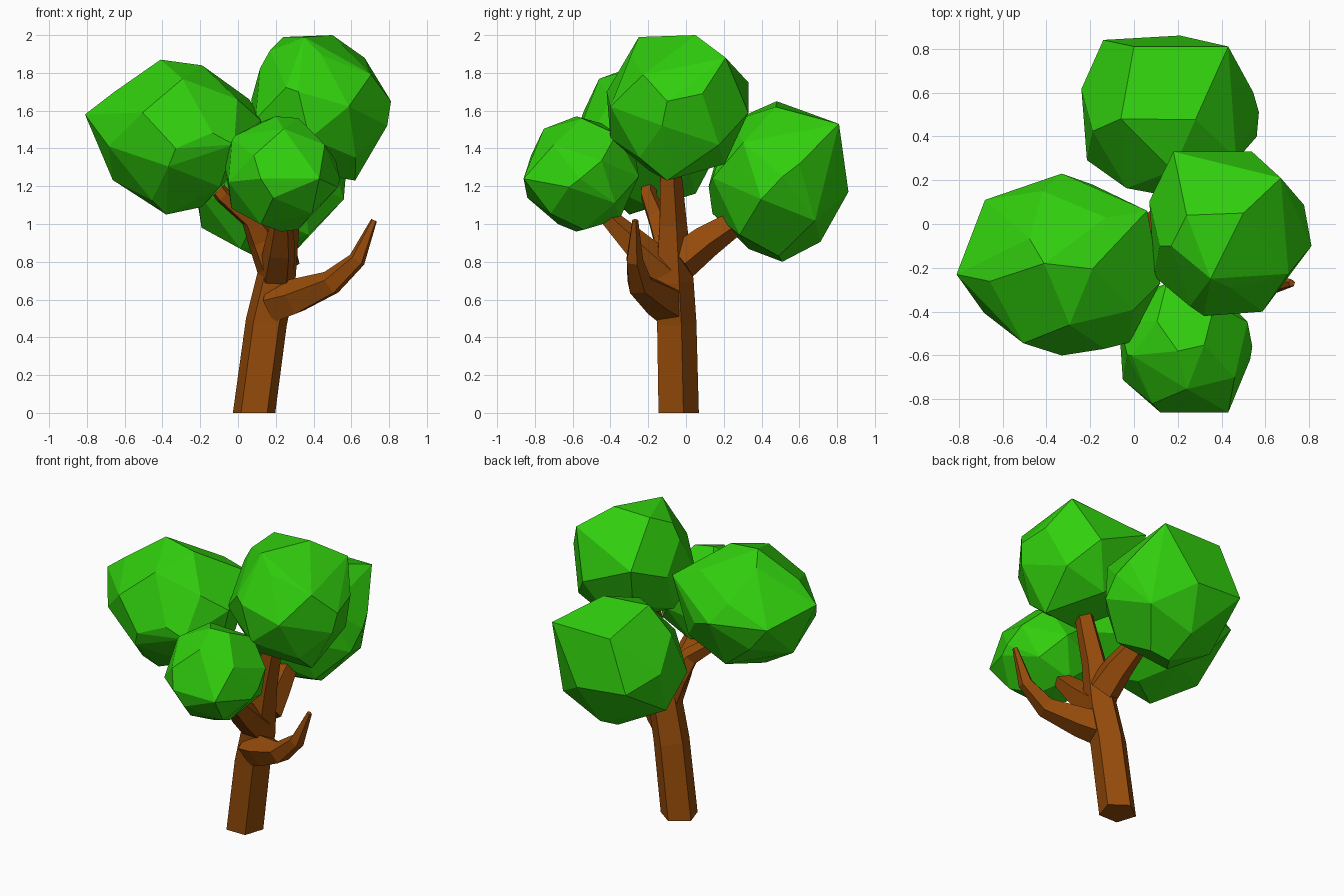
import bpy, bmesh, math
from mathutils import Vector

if "Cube" in bpy.data.objects:
    bpy.data.objects.remove(bpy.data.objects["Cube"])


def material(name, color):
    m = bpy.data.materials.new(name)
    m.diffuse_color = color
    m.use_nodes = True
    m.node_tree.nodes["Principled BSDF"].inputs["Base Color"].default_value = m.diffuse_color
    return m


leaf = material("leaf_green", (0.03, 0.62, 0.004, 1))
bark = material("bark_brown", (0.3, 0.07, 0.003, 1))


def finish(bm, name, mat):
    bmesh.ops.recalc_face_normals(bm, faces=bm.faces)
    me = bpy.data.meshes.new(name)
    bm.to_mesh(me)
    bm.free()
    me.materials.append(mat)
    ob = bpy.data.objects.new(name, me)
    bpy.context.collection.objects.link(ob)


def limb(name, path, flat_base=False):
    """Five-sided tapering tube along (x, y, z, radius) points."""
    bm = bmesh.new()
    pts = [Vector(p[:3]) for p in path]
    rings = []
    for i, p in enumerate(pts):
        t = pts[min(i + 1, len(pts) - 1)] - pts[max(i - 1, 0)]
        if flat_base and i == 0:
            t = Vector((0, 0, 1))
        q = Vector((0, 0, 1)).rotation_difference(t)
        ring = []
        for k in range(5):
            a = math.radians(-126 + 72 * k)
            ring.append(bm.verts.new(p + q @ Vector((math.cos(a), math.sin(a), 0)) * path[i][3]))
        rings.append(ring)
    for r, s in zip(rings, rings[1:]):
        for k in range(5):
            j = (k + 1) % 5
            bm.faces.new((r[k], r[j], s[j], s[k]))
    bm.faces.new(rings[0][::-1])
    bm.faces.new(rings[-1])
    finish(bm, name, bark)


def foliage(name, lo, hi, bumps, n=22):
    """Faceted hull of evenly spread points fitted to a box, plus corner bumps."""
    lo, hi = Vector(lo), Vector(hi)
    pts = []
    for i in range(n):
        z = 1 - 2 * (i + 0.5) / n
        r, a = math.sqrt(1 - z * z), i * math.pi * (3 - math.sqrt(5))
        pts.append((r * math.cos(a), r * math.sin(a), z))
    ext = [(min(p[c] for p in pts), max(p[c] for p in pts)) for c in range(3)]
    bm = bmesh.new()
    for p in pts:
        bm.verts.new([lo[c] + (hi[c] - lo[c]) * (p[c] - ext[c][0]) / (ext[c][1] - ext[c][0])
                      for c in range(3)])
    for b in bumps:
        bm.verts.new(b)
    bmesh.ops.convex_hull(bm, input=bm.verts[:])
    loose = [v for v in bm.verts if not v.link_faces]
    bmesh.ops.delete(bm, geom=loose, context='VERTS')
    # nearly flat neighbours merge so facets stay large
    bmesh.ops.dissolve_limit(bm, angle_limit=math.radians(9), verts=bm.verts[:], edges=bm.edges[:])
    finish(bm, name, leaf)


# Trunk and branches
limb("trunk", [(0.085, -0.05, 0, 0.118), (0.15, -0.06, 0.48, 0.115), (0.2, -0.07, 0.7, 0.11),
               (0.25, -0.075, 1.0, 0.08), (0.34, -0.09, 1.38, 0.055)], True)
limb("right_branch", [(0.19, -0.09, 0.58, 0.115), (0.3, -0.15, 0.61, 0.1), (0.49, -0.25, 0.685, 0.07),
                      (0.63, -0.275, 0.81, 0.048), (0.72, -0.27, 1.02, 0.017)])
limb("left_branch", [(0.2, -0.08, 0.75, 0.1), (0.13, -0.1, 0.92, 0.085), (0.07, -0.15, 1.03, 0.06),
                     (-0.08, -0.2, 1.15, 0.045), (-0.2, -0.2, 1.3, 0.04)])
limb("front_branch", [(0.2, -0.08, 0.72, 0.1), (0.22, -0.25, 0.87, 0.085),
                      (0.23, -0.4, 1.02, 0.055), (0.23, -0.5, 1.13, 0.045)])
limb("back_branch", [(0.22, -0.03, 0.81, 0.11), (0.21, 0.1, 0.91, 0.095), (0.18, 0.32, 1.05, 0.06)])

# Foliage clumps
foliage("left_foliage", (-0.71, -0.57, 1.09), (0.09, 0.18, 1.84),
        [(-0.81, -0.23, 1.58), (-0.41, -0.18, 1.87), (0.06, 0.06, 1.66), (-0.38, -0.3, 1.05),
         (-0.02, -0.54, 1.42), (-0.68, 0.11, 1.5), (-0.33, 0.23, 1.5), (0.12, -0.27, 1.55),
         (-0.33, -0.6, 1.4)])
foliage("top_foliage", (0.07, -0.4, 1.25), (0.79, 0.33, 1.96),
        [(0.24, 0.04, 1.99), (0.5, 0.05, 2.0), (0.35, -0.25, 1.99), (0.17, -0.1, 1.92),
         (0.81, -0.1, 1.65), (0.62, -0.1, 1.23), (0.18, 0.33, 1.75), (0.67, 0.21, 1.88),
         (0.32, -0.42, 1.7)])
foliage("front_foliage", (-0.07, -0.84, 0.97), (0.53, -0.25, 1.56),
        [(0.12, -0.86, 1.24), (0.43, -0.86, 1.24), (0.54, -0.56, 1.24), (-0.01, -0.6, 1.47),
         (0.2, -0.58, 1.57), (0.23, -0.58, 0.96)])
foliage("back_foliage", (-0.24, 0.14, 0.83), (0.56, 0.83, 1.62),
        [(0.43, 0.81, 1.53), (0.0, 0.81, 1.53), (-0.14, 0.84, 1.2), (0.15, 0.51, 0.8),
         (0.21, 0.86, 1.17), (0.2, 0.12, 1.2), (-0.06, 0.48, 1.65), (0.57, 0.51, 1.25)])
